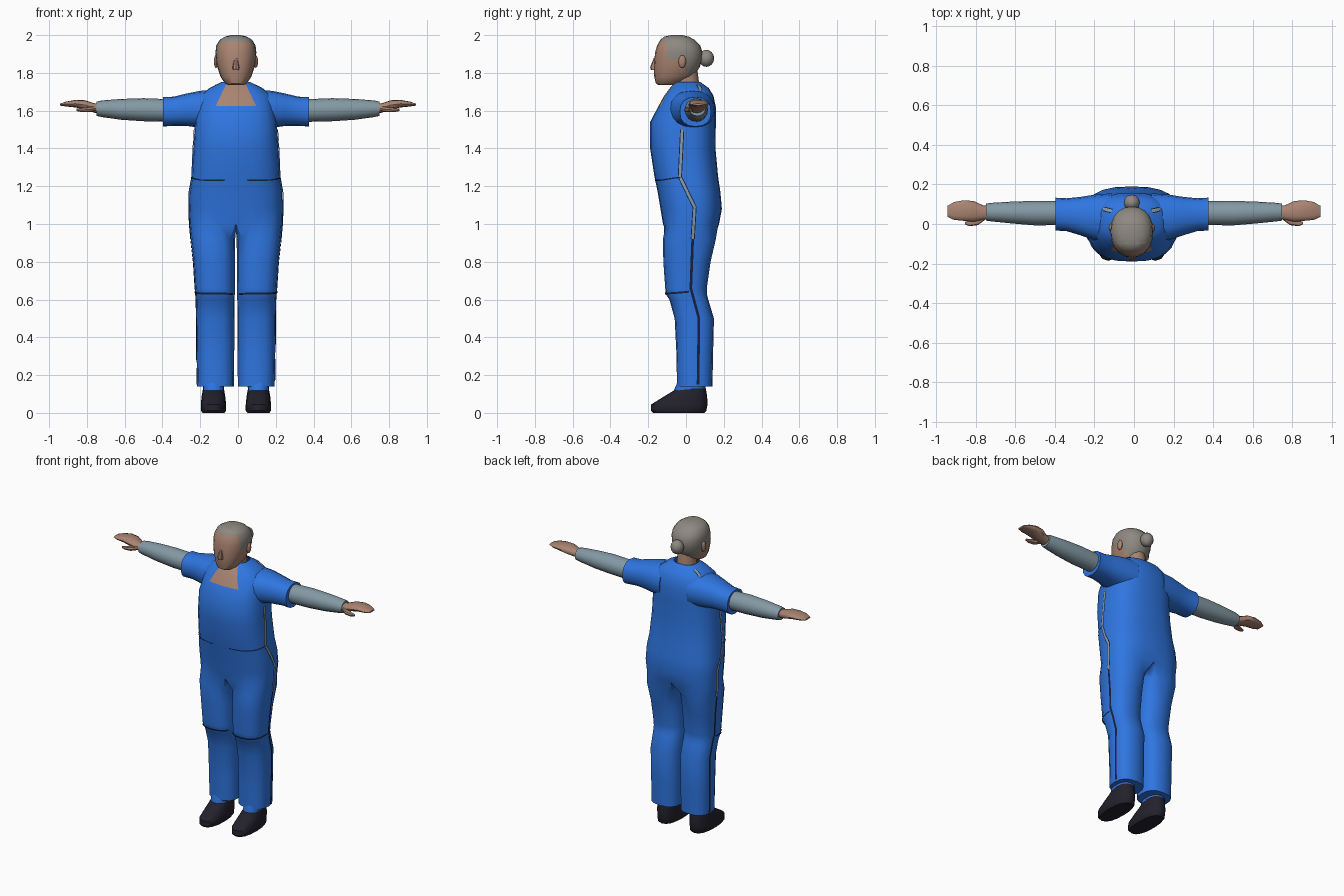
import bpy, bmesh
from math import sin, cos, radians
from mathutils import Vector
from mathutils.bvhtree import BVHTree

cube = bpy.data.objects.get("Cube")
if cube:
    bpy.data.objects.remove(cube, do_unlink=True)

X, Y, Z = Vector((1, 0, 0)), Vector((0, 1, 0)), Vector((0, 0, 1))
BODY_X = -0.011


def material(name, rgb):
    m = bpy.data.materials.new(name)
    m.use_nodes = True
    m.diffuse_color = (*rgb, 1)
    bsdf = m.node_tree.nodes["Principled BSDF"]
    bsdf.inputs["Base Color"].default_value = (*rgb, 1)
    bsdf.inputs["Roughness"].default_value = 0.8
    return m


BLUE = material("uniform blue", (0.028, 0.18, 0.75))
GREY = material("undershirt grey", (0.23, 0.32, 0.37))
SKIN = material("skin", (0.40, 0.23, 0.165))
HAIR = material("hair grey", (0.27, 0.25, 0.22))
SHOE = material("shoe black", (0.017, 0.015, 0.025))
SEAM = material("seam navy", (0.008, 0.015, 0.05))


def arc(centre, u, v, ru, rv, start, end, steps, power):
    """Points of a rounded-box outline between two angles, both included."""
    pts = []
    for i in range(steps + 1):
        a = radians(start + (end - start) * i / steps)
        c, s = cos(a), sin(a)
        c, s = [abs(k) ** power * (1 if k > 0 else -1) for k in (c, s)]
        pts.append(centre + u * ru * c + v * rv * s)
    return pts


def skin_rings(bm, rings, closed=True):
    for a, b in zip(rings, rings[1:]):
        n = len(a)
        for i in range(n if closed else n - 1):
            j = (i + 1) % n
            bm.faces.new((a[i], a[j], b[j], b[i]))


def add_object(name, bm, mats, mirror=True, x=BODY_X, angle=40):
    mesh = bpy.data.meshes.new(name)
    bm.to_mesh(mesh)
    ob = bpy.data.objects.new(name, mesh)
    bpy.context.collection.objects.link(ob)
    for m in mats:
        mesh.materials.append(m)
    ob.location.x = x
    if mirror:
        mod = ob.modifiers.new("mirror", 'MIRROR')
        mod.use_clip = True
    bpy.ops.object.select_all(action='DESELECT')
    ob.select_set(True)
    bpy.context.view_layer.objects.active = ob
    bpy.ops.object.shade_smooth_by_angle(angle=radians(angle))
    return ob


def tube(sections, axis, steps=16, power=0.85):
    """Closed loft; sections are (centre, ru, rv) across the given axis."""
    u, v = (Y, Z) if axis == 'X' else (X, Y)
    bm = bmesh.new()
    rings = [[bm.verts.new(p) for p in arc(Vector(c), u, v, ru, rv, 0, 360, steps, power)[:-1]]
             for c, ru, rv in sections]
    skin_rings(bm, rings)
    bm.faces.new(rings[0][::-1])
    bm.faces.new(rings[-1])
    return bm


def upright(rows, x=0, **kw):
    """Rows of (z, half width, front y, back y)."""
    return tube([((x, (f + b) / 2, z), w, (b - f) / 2) for z, w, f, b in rows], 'Z', **kw)


def cut(bm, co, no, keep):
    faces = [f for f in bm.faces if keep(f.calc_center_median())]
    geom = list({e for f in faces for e in f.edges} | {v for f in faces for v in f.verts}) + faces
    bmesh.ops.bisect_plane(bm, geom=geom, plane_co=co, plane_no=no, dist=1e-5)


# Body: half of the suit, trouser leg flowing into torso at the crotch
legs = [(.14, .205, .010, -.048, .14), (.30, .208, .009, -.05, .143), (.50, .21, .008, -.06, .148),
        (.60, .212, .007, -.088, .118), (.63, .215, .006, -.108, .11), (.66, .217, .006, -.11, .11),
        (.80, .226, .005, -.12, .13), (.92, .239, .004, -.122, .158)]
torso = [(1.0, .246, -.122, .175), (1.08, .249, -.135, .19), (1.17, .247, -.15, .182),
         (1.25, .235, -.167, .17), (1.40, .226, -.19, .156), (1.54, .216, -.19, .158),
         (1.62, .205, -.148, .158), (1.68, .19, -.115, .145), (1.72, .14, -.085, .12),
         (1.752, .075, -.055, .075)]
body = bmesh.new()
rings = []
for z, outer, inner, f, b in legs:
    centre = Vector(((outer + inner) / 2, (f + b) / 2, z))
    pts = arc(centre, X, Y, (outer - inner) / 2, (b - f) / 2, -135, 225, 16, .8)[:-1]
    rings.append([body.verts.new(p) for p in pts])
trunk = []
for z, w, f, b in torso:
    pts = arc(Vector((0, (f + b) / 2, z)), X, Y, w, (b - f) / 2, -90, 90, 12, .78)
    pts[0].x = pts[-1].x = 0
    trunk.append([body.verts.new(p) for p in pts])
crotch = [body.verts.new((0, y, .965)) for y in (.11, .03, -.06)]
skin_rings(body, rings + [trunk[0] + crotch])
skin_rings(body, trunk, closed=False)
body.faces.new(rings[0][::-1])

# Open neckline cut into the chest
slant = Vector((.095, 0, .045))
corner = Vector((.107, 0, 1.625))
chest = lambda c: c.z > 1.53 and c.y < 0
cut(body, corner, Z, chest)
cut(body, corner, slant, lambda c: chest(c) and c.z > 1.625)
for f in body.faces:
    c = f.calc_center_median()
    if c.z > 1.625 and c.y < 0 and (c - corner).dot(slant) < 0:
        f.material_index = 1
add_object("uniform_body", body, [BLUE, SKIN], angle=50)

# Short sleeves
sleeve = tube([((.10, .03, 1.605), .125, .105), ((.19, .033, 1.607), .115, .098),
               ((.26, .04, 1.605), .097, .086), ((.33, .047, 1.597), .083, .077),
               ((.387, .05, 1.594), .083, .078)], 'X')
add_object("sleeve", sleeve, [BLUE])

# Undershirt arms, hands and thumbs
forearm = tube([((.34, .055, 1.60), .06, .06), ((.50, .055, 1.605), .062, .061),
                ((.62, .058, 1.607), .055, .055), ((.72, .06, 1.61), .047, .044),
                ((.748, .06, 1.61), .043, .038)], 'X', power=1)
add_object("undershirt_arm", forearm, [GREY], x=0)
hand = tube([((.73, .057, 1.612), .034, .026), ((.76, .057, 1.614), .036, .025),
             ((.81, .064, 1.63), .052, .025), ((.86, .068, 1.637), .052, .02),
             ((.91, .066, 1.635), .045, .013), ((.942, .064, 1.632), .028, .005)], 'X', 12)
add_object("hand", hand, [SKIN], x=0)
thumb = tube([((.755, .035, 1.612), .016, .014), ((.79, .014, 1.606), .02, .014),
              ((.83, .004, 1.604), .015, .011), ((.855, .004, 1.604), .006, .006)], 'X', 8)
add_object("thumb", thumb, [SKIN], x=0)

# Shoes and ankles
add_object("shoe", upright([(0, .058, -.175, .098), (.012, .067, -.186, .108), (.045, .067, -.184, .114),
                            (.085, .063, -.12, .112), (.13, .055, -.045, .105)], x=.119), [SHOE])
add_object("ankle", upright([(.06, .05, -.06, .09), (.11, .055, -.068, .10), (.20, .06, -.03, .11)],
                            x=.119), [BLUE])

# Neck
add_object("neck", upright([(1.66, .07, -.06, .075), (1.74, .06, -.055, .07), (1.82, .058, -.07, .06)],
                           power=1), [SKIN], mirror=False)

# Head with the hairline cut in
head = upright([(1.735, .042, -.145, -.06), (1.745, .058, -.16, -.03), (1.78, .082, -.168, .04),
                (1.83, .098, -.17, .072), (1.87, .106, -.168, .086), (1.91, .108, -.163, .088),
                (1.945, .104, -.153, .075), (1.975, .086, -.136, .045), (1.992, .058, -.115, .015),
                (2.0, .025, -.08, -.02)], steps=20, power=.9)
nape = Vector((0, .11, .06))
ear_point = Vector((0, -.03, 1.87))
cut(head, Vector((0, 0, 1.963)), Z, lambda c: c.z > 1.9)
cut(head, Vector((0, -.10, 0)), Y, lambda c: c.z > 1.87)
cut(head, ear_point, nape, lambda c: c.z < 1.87)
for f in head.faces:
    c = f.calc_center_median()
    upper = c.z > 1.963 or (c.z > 1.87 and c.y > -.10)
    f.material_index = int(upper or (c.z < 1.87 and (c - ear_point).dot(nape) > 0))
add_object("head", head, [SKIN, HAIR], mirror=False)
nose = upright([(1.815, .016, -.186, -.15), (1.83, .018, -.19, -.15), (1.88, .008, -.17, -.15)], steps=8)
add_object("nose", nose, [SKIN], mirror=False)


def blob(name, centre, size, mat, mirror):
    bm = bmesh.new()
    bmesh.ops.create_uvsphere(bm, u_segments=12, v_segments=8, radius=1)
    bmesh.ops.scale(bm, vec=size, verts=bm.verts)
    bmesh.ops.translate(bm, vec=centre, verts=bm.verts)
    add_object(name, bm, [mat], mirror=mirror)


blob("ear", (.105, -.02, 1.86), (.012, .02, .034), SKIN, True)
blob("hair_bun", (0, .108, 1.877), (.041, .041, .045), HAIR, False)

# Piping and seams: thin ribbons laid on the suit
trees = [BVHTree.FromBMesh(body), BVHTree.FromBMesh(sleeve)]


def on_surface(p, ray):
    if ray is None:
        return trees[0].find_nearest(p)[:2]
    hits = [t.ray_cast(p + ray, -ray) for t in trees]
    return min((h for h in hits if h[0]), key=lambda h: h[3])[:2]


def ribbon(name, path, width, mat, ray=None, lift=.004):
    path = [Vector(p) for p in path]
    pts = [a.lerp(b, i / 8) for a, b in zip(path, path[1:]) for i in range(8)] + path[-1:]
    hits = [on_surface(p, ray) for p in pts]
    bm = bmesh.new()
    rows = []
    for i, (co, no) in enumerate(hits):
        along = hits[min(i + 1, len(hits) - 1)][0] - hits[max(i - 1, 0)][0]
        side = along.cross(no).normalized() * width / 2
        rows.append([bm.verts.new(co + no * lift + side * k) for k in (1, -1)])
    for a, b in zip(rows, rows[1:]):
        bm.faces.new((a[0], b[0], b[1], a[1]))
    add_object(name, bm, [mat])


upper = [(.3, -.02, 1.50), (.3, -.032, 1.25), (.3, .045, 1.09), (.3, .035, .92)]
lower = [(.3, .035, .92), (.3, .025, .66), (.3, .068, .50), (.3, .063, .15)]
ribbon("side_piping_edge", upper, .022, SEAM, X, .003)
ribbon("side_piping", upper, .013, GREY, X)
ribbon("leg_piping", lower, .014, SEAM, X)
shoulder = [(.10, .065, 1.7), (.20, .09, 1.7), (.26, .07, 1.7)]
cuff = [(.285, .0, 1.7), (.33, .02, 1.7), (.383, .03, 1.7)]
for label, path in (("shoulder", shoulder), ("sleeve", cuff)):
    ribbon(label + "_piping_edge", path, .024, SEAM, Z, .003)
    ribbon(label + "_piping", path, .015, GREY, Z)
ribbon("waist_seam", [(.06, -.2, 1.225), (.19, -.18, 1.225), (.26, -.03, 1.25)], .007, SEAM)
ribbon("knee_seam", [(.02, -.06, .63), (.04, -.13, .63), (.18, -.13, .63), (.25, .02, .64)], .01, SEAM)
